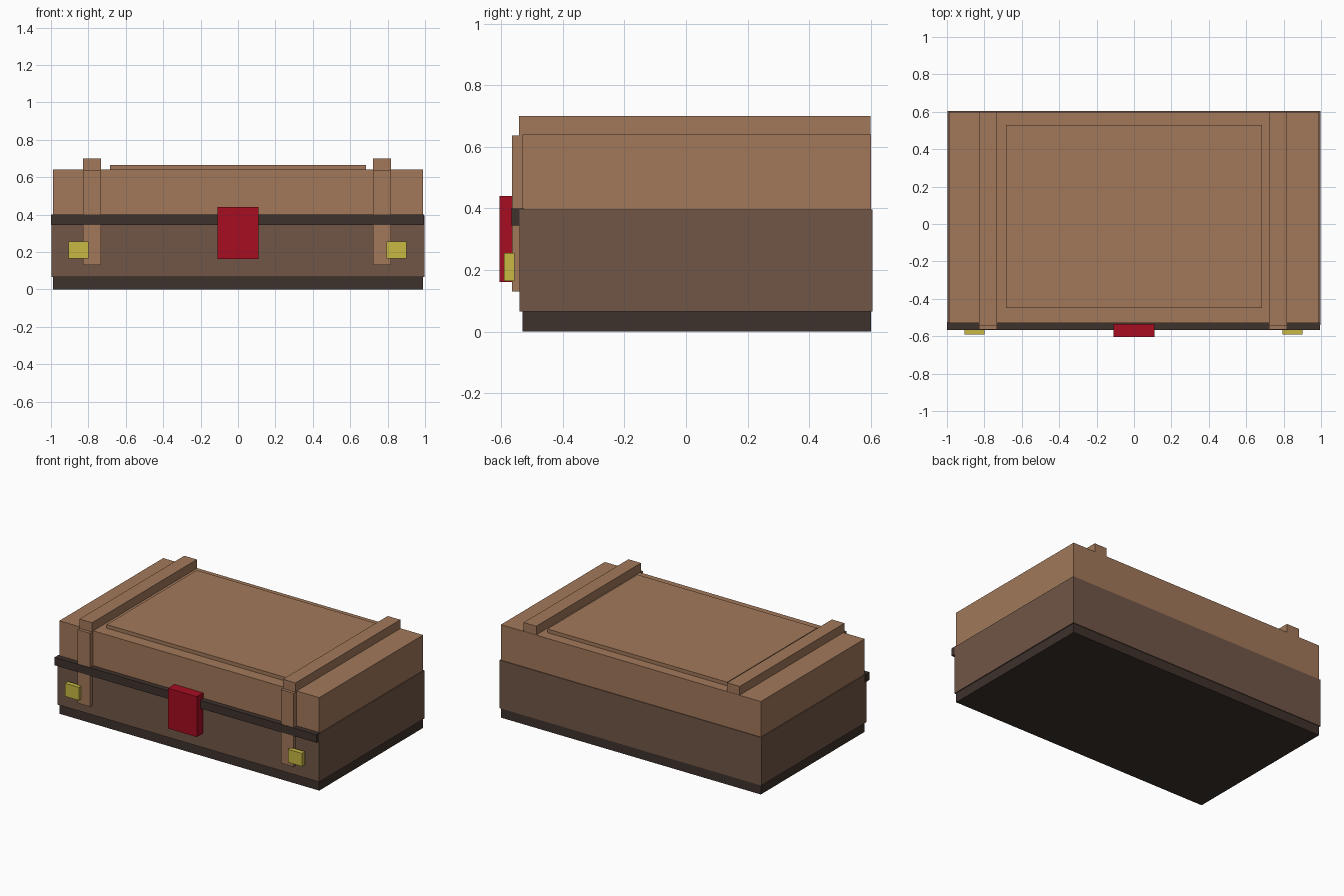
import bpy
import bmesh

cube = bpy.data.objects.get("Cube")
if cube:
    bpy.data.objects.remove(cube, do_unlink=True)


def make_material(name, rgb):
    mat = bpy.data.materials.new(name)
    mat.use_nodes = True
    color = (*rgb, 1.0)
    mat.diffuse_color = color
    bsdf = next(n for n in mat.node_tree.nodes if n.type == 'BSDF_PRINCIPLED')
    bsdf.inputs["Base Color"].default_value = color
    return mat


tan = make_material("tan_leather", (0.36, 0.19, 0.102))
brown = make_material("brown_leather", (0.165, 0.093, 0.062))
dark = make_material("dark_trim", (0.049, 0.032, 0.025))
red = make_material("red_clasp", (0.38, 0.004, 0.015))
yellow = make_material("yellow_metal", (0.58, 0.48, 0.054))


def box(name, mat, xs, ys, zs):
    """Box spanning the given (min, max) ranges."""
    bm = bmesh.new()
    bmesh.ops.create_cube(bm, size=1.0)
    for v in bm.verts:
        for axis, (low, high) in enumerate((xs, ys, zs)):
            v.co[axis] = high if v.co[axis] > 0 else low
    mesh = bpy.data.meshes.new(name)
    bm.to_mesh(mesh)
    bm.free()
    mesh.materials.append(mat)
    obj = bpy.data.objects.new(name, mesh)
    bpy.context.collection.objects.link(obj)
    return obj


# Case: base plinth, body, lid and raised lid panel
box("base", dark, (-0.99, 0.99), (-0.53, 0.6), (0, 0.07))
box("body", brown, (-0.997, 0.997), (-0.54, 0.605), (0.065, 0.396))
box("lid", tan, (-0.99, 0.99), (-0.53, 0.6), (0.39, 0.64))
box("lid_panel", tan, (-0.685, 0.685), (-0.45, 0.53), (0.63, 0.665))

# Front seam band and central clasp
box("seam_band", dark, (-1.0, 0.995), (-0.567, -0.525), (0.345, 0.4))
box("clasp", red, (-0.11, 0.11), (-0.605, -0.535), (0.162, 0.44))

# Straps over the lid and down the front, with a buckle beside each
for side, strap_x, buckle_x in (("right", (-0.828, -0.732), (-0.905, -0.8)),
                                ("left", (0.722, 0.818), (0.793, 0.9))):
    box(side + "_lid_strap", tan, strap_x, (-0.542, 0.598), (0.63, 0.7))
    box(side + "_front_strap", tan, strap_x, (-0.564, -0.525), (0.13, 0.636))
    box(side + "_buckle", yellow, buckle_x, (-0.59, -0.557), (0.165, 0.255))
